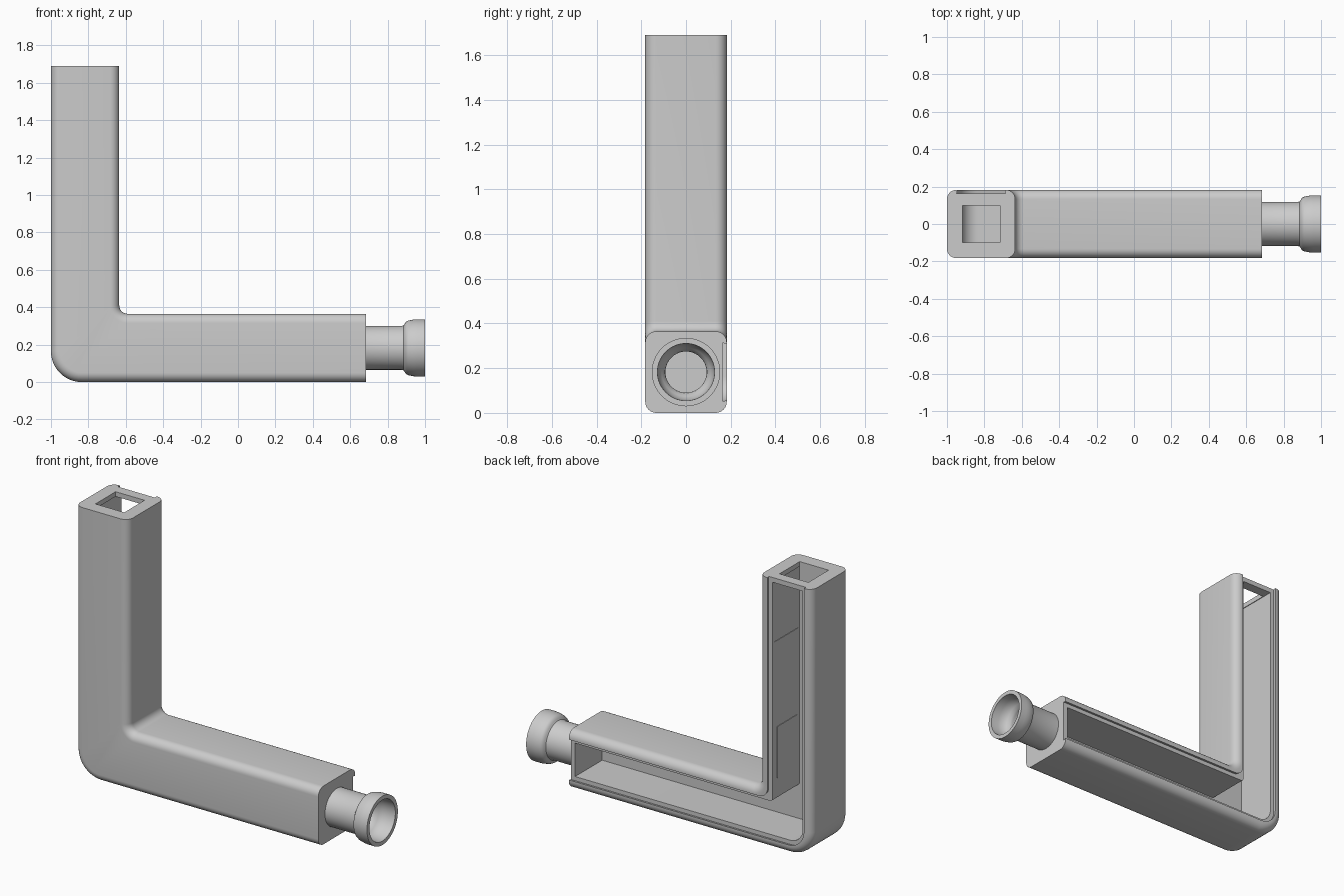
import bpy, bmesh, math
from mathutils import Vector

old = bpy.data.objects.get("Cube")
if old:
    bpy.data.objects.remove(old, do_unlink=True)

grey = bpy.data.materials.new("plain grey")
grey.use_nodes = True
colour = (0.6, 0.6, 0.6, 1)
grey.diffuse_color = colour
grey.node_tree.nodes["Principled BSDF"].inputs["Base Color"].default_value = colour

LEFT, RIGHT, TOP = -1.0, 0.684, 1.69    # extents of the elbow
W = 0.365                               # width of both arms
H = W / 2
MID_X, MID_Z = LEFT + H, H              # arm centre lines


def make_object(name, bm):
    bmesh.ops.recalc_face_normals(bm, faces=bm.faces)
    mesh = bpy.data.meshes.new(name)
    bm.to_mesh(mesh)
    bm.free()
    obj = bpy.data.objects.new(name, mesh)
    bpy.context.collection.objects.link(obj)
    mesh.materials.append(grey)
    return obj


def elbow_outline(inset, end, outer_r, inner_r, steps=12):
    """L outline in x, z: sides move in by inset, open ends by end."""
    a, b = LEFT + inset, LEFT + W - inset
    low, high = inset, W - inset
    pts = [(a, TOP - end)]
    for i in range(steps + 1):
        t = math.pi + i / steps * math.pi / 2
        pts.append((a + outer_r + outer_r * math.cos(t), low + outer_r + outer_r * math.sin(t)))
    pts += [(RIGHT - end, low), (RIGHT - end, high)]
    for i in range(steps + 1):
        t = -math.pi / 2 - i / steps * math.pi / 2
        pts.append((b + inner_r + inner_r * math.cos(t), high + inner_r + inner_r * math.sin(t)))
    pts.append((b, TOP - end))
    return pts


def loft_elbow(name, layers, end, outer_r, inner_r):
    """Solid through L outlines; layers are (inset, y)."""
    bm = bmesh.new()
    rings = []
    for inset, y in layers:
        pts = elbow_outline(inset, end, outer_r - inset, inner_r + inset)
        rings.append([bm.verts.new((x, y, z)) for x, z in pts])
    for r, s in zip(rings, rings[1:]):
        for i in range(len(r)):
            j = (i + 1) % len(r)
            bm.faces.new((r[i], r[j], s[j], s[i]))
    bm.faces.new(rings[0])
    bm.faces.new(rings[-1])
    return make_object(name, bm)


def box(name, size, centre):
    bm = bmesh.new()
    bmesh.ops.create_cube(bm, size=1)
    bmesh.ops.scale(bm, vec=size, verts=bm.verts)
    bmesh.ops.translate(bm, vec=centre, verts=bm.verts)
    return make_object(name, bm)


def lathe_x(name, profile, segments=64):
    """Closed (x, radius) profile turned around the lower arm's axis."""
    bm = bmesh.new()
    rings = []
    for k in range(segments):
        t = 2 * math.pi * k / segments
        rings.append([bm.verts.new((x, r * math.cos(t), MID_Z + r * math.sin(t))) for x, r in profile])
    for k, ring in enumerate(rings):
        nxt = rings[(k + 1) % segments]
        for i in range(len(ring)):
            j = (i + 1) % len(ring)
            bm.faces.new((ring[i], ring[j], nxt[j], nxt[i]))
    return make_object(name, bm)


def smooth(obj):
    bpy.ops.object.select_all(action="DESELECT")
    obj.select_set(True)
    bpy.context.view_layer.objects.active = obj
    bpy.ops.object.shade_smooth_by_angle(angle=math.radians(35))


# Elbow body with rounded long edges
R = 0.05
arc = [(R - R * math.sin(t), H - R + R * math.cos(t)) for t in (i * math.pi / 16 for i in range(9))]
layers = [(d, -y) for d, y in arc] + [(d, y) for d, y in reversed(arc)]
body = loft_elbow("elbow_body", layers, 0, 0.165, 0.045)

# Cutters: lid groove, inner channel, top opening and spout bore
groove = loft_elbow("groove_cutter", [(0.052, 0.163), (0.06, 0.2)], -0.05, 0.165, 0.0)
channel = loft_elbow("channel_cutter", [(0.078, -0.105), (0.078, 0.175)], 0.03, 0.165, -0.06)
opening = box("opening_cutter", (0.2, 0.2, 0.2), (MID_X, 0, TOP))
bm = bmesh.new()
bmesh.ops.create_cone(bm, cap_ends=True, segments=64, radius1=0.092, radius2=0.092, depth=0.2)
for v in bm.verts:
    v.co = Vector((RIGHT + v.co.z, v.co.x, MID_Z + v.co.y))
bore = make_object("bore_cutter", bm)

for cutter in (groove, channel, opening, bore):
    mod = body.modifiers.new(cutter.name, "BOOLEAN")
    mod.operation = "DIFFERENCE"
    mod.solver = "EXACT"
    mod.object = cutter
    bpy.ops.object.select_all(action="DESELECT")
    bpy.context.view_layer.objects.active = body
    body.select_set(True)
    bpy.ops.object.modifier_apply(modifier=mod.name)
    bpy.data.objects.remove(cutter, do_unlink=True)
smooth(body)

# Shallow pads on the inner wall of the upright arm
wall = LEFT + W - 0.078
box("upper_pad", (0.006, 0.24, 0.24), (wall, 0.03, 1.16))
box("lower_pad", (0.006, 0.2, 0.32), (wall, 0.02, 0.58))

# Hollow spout with a flared collar
spout = lathe_x("spout", [
    (RIGHT, 0.117), (0.875, 0.117), (0.886, 0.121), (0.892, 0.13), (0.898, 0.14),
    (0.91, 0.146), (0.94, 0.152), (0.96, 0.153), (1.0, 0.153),
    (1.0, 0.128), (0.95, 0.126), (0.92, 0.12), (0.9, 0.108), (0.885, 0.095), (0.87, 0.092),
    (RIGHT, 0.092)])
smooth(spout)
